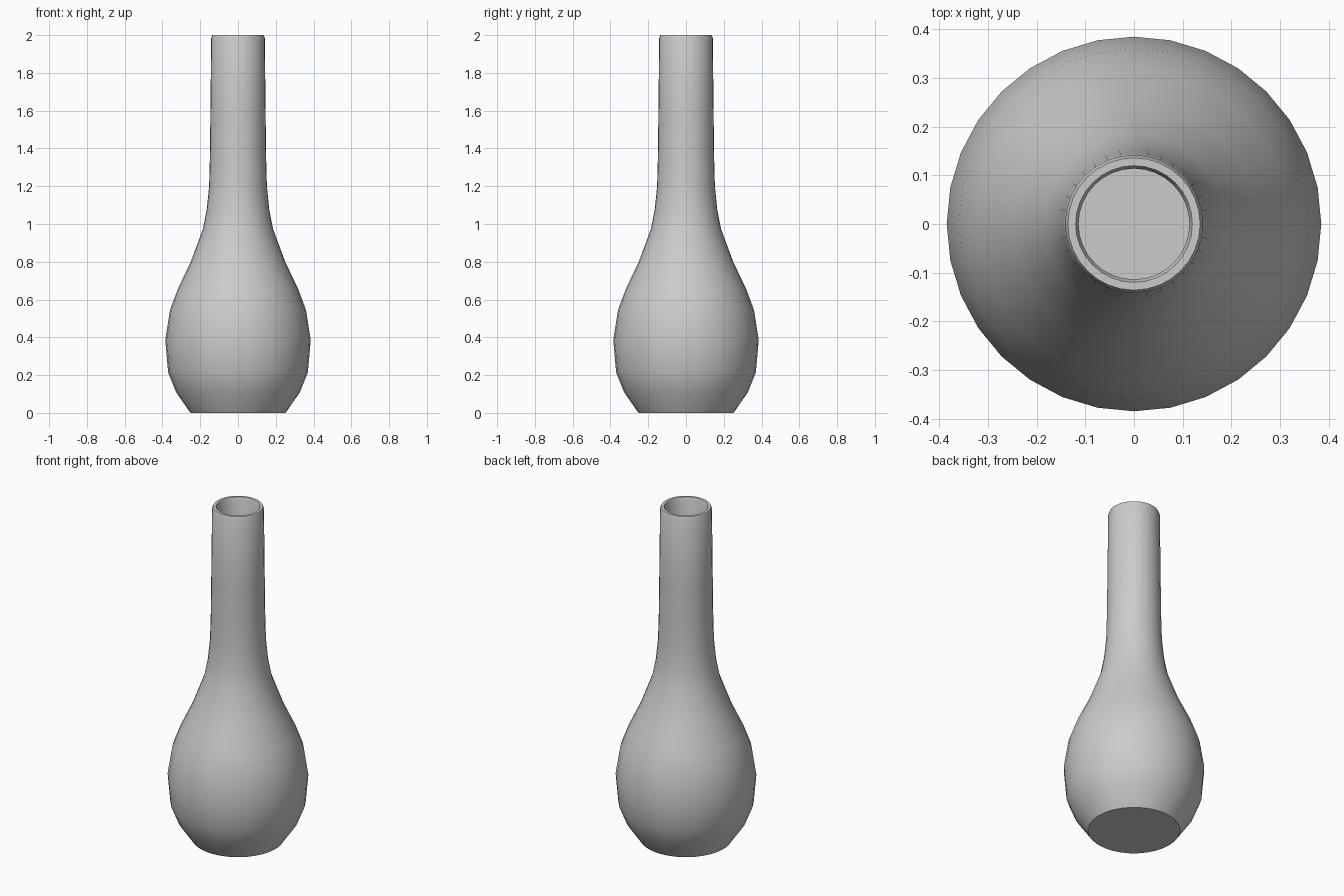
import bpy, bmesh, math

if "Cube" in bpy.data.objects:
    bpy.data.objects.remove(bpy.data.objects["Cube"])

SEGMENTS = 32

# Outer silhouette (radius, height), foot to lip
outer = [(0.252, 0.0), (0.328, 0.11), (0.37, 0.215), (0.385, 0.385), (0.36, 0.545),
         (0.319, 0.655), (0.25, 0.8), (0.185, 0.975), (0.165, 1.08), (0.153, 1.2),
         (0.149, 1.35), (0.146, 1.6), (0.142, 1.985)]
# Rounded lip, then the hollow inside, lip to floor
lip = [(0.136, 2.0), (0.12, 2.0), (0.114, 1.985)]
inner = [(0.116, 1.6), (0.119, 1.35), (0.123, 1.2), (0.135, 1.07), (0.156, 0.965),
         (0.222, 0.79), (0.291, 0.64), (0.33, 0.535), (0.355, 0.385), (0.341, 0.225),
         (0.302, 0.13), (0.235, 0.03)]

# Vase body: one ring of vertices per profile point
bm = bmesh.new()
rings = []
for r, z in outer + lip + inner:
    rings.append([bm.verts.new((r * math.cos(2 * math.pi * i / SEGMENTS),
                                r * math.sin(2 * math.pi * i / SEGMENTS), z))
                  for i in range(SEGMENTS)])
for a, b in zip(rings, rings[1:]):
    for i in range(SEGMENTS):
        j = (i + 1) % SEGMENTS
        bm.faces.new((a[i], a[j], b[j], b[i]))

# Closed foot and inside floor
bm.faces.new(rings[0][::-1])
bm.faces.new(rings[-1])
bmesh.ops.recalc_face_normals(bm, faces=bm.faces[:])

mesh = bpy.data.meshes.new("vase")
bm.to_mesh(mesh)
bm.free()
vase = bpy.data.objects.new("vase", mesh)
bpy.context.collection.objects.link(vase)

# Smooth walls, crisp foot edge
bpy.context.view_layer.objects.active = vase
vase.select_set(True)
bpy.ops.object.shade_smooth_by_angle(angle=math.radians(48))
